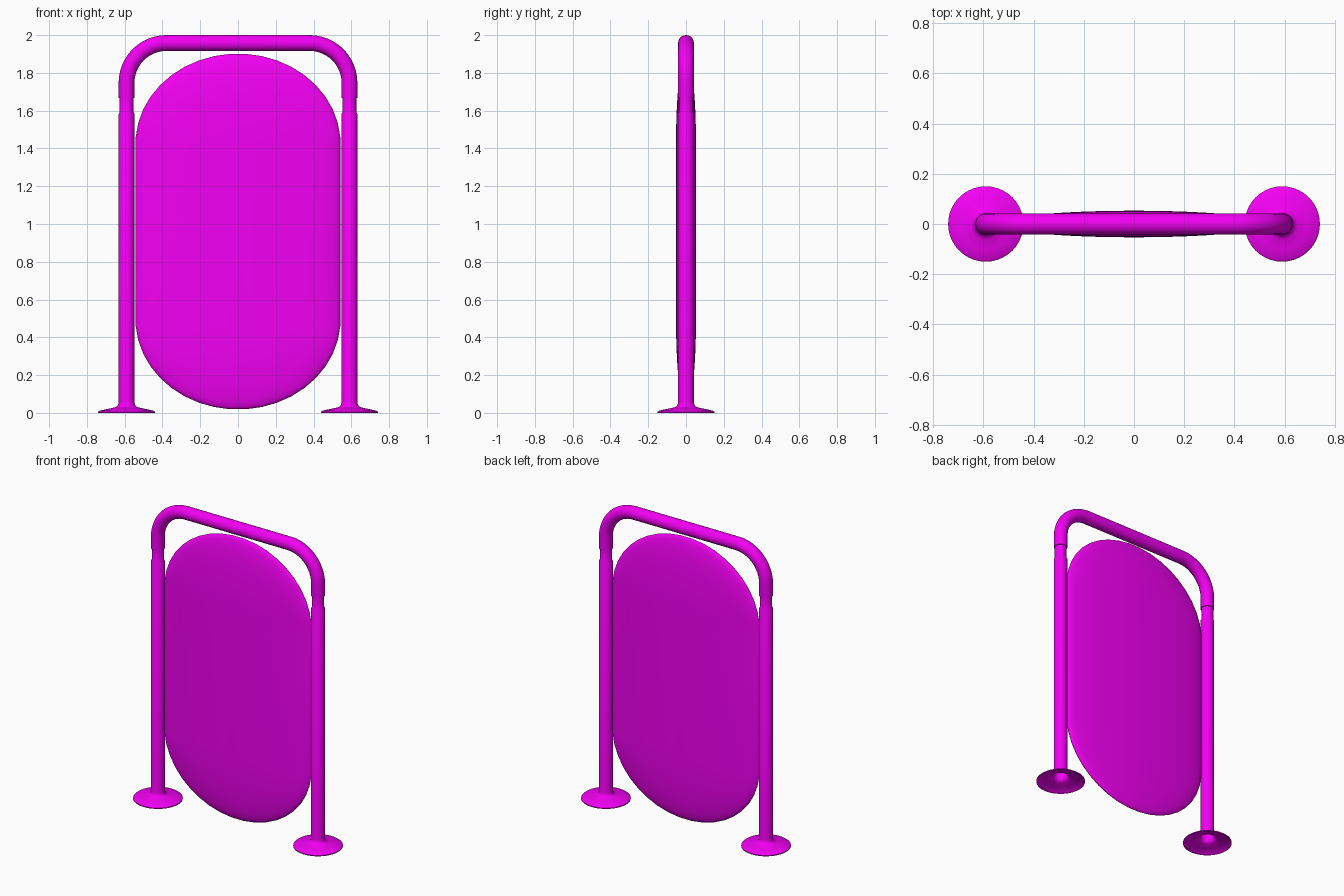
import bpy, bmesh, math
from mathutils import Matrix

if "Cube" in bpy.data.objects:
    bpy.data.objects.remove(bpy.data.objects["Cube"])

POST_X, TUBE_R, BEND_R, TOP_Z = 0.59, 0.042, 0.21, 1.958

paint = bpy.data.materials.new("magenta_paint")
paint.diffuse_color = (0.9, 0.0, 0.9, 1)
paint.use_nodes = True
paint.node_tree.nodes["Principled BSDF"].inputs["Base Color"].default_value = paint.diffuse_color


def finish(obj, angle=35):
    bpy.ops.object.select_all(action='DESELECT')
    obj.select_set(True)
    bpy.context.view_layer.objects.active = obj
    obj.data.materials.clear()
    obj.data.materials.append(paint)
    bpy.ops.object.shade_smooth_by_angle(angle=math.radians(angle))


def add_mesh(name, bm):
    me = bpy.data.meshes.new(name)
    bm.to_mesh(me)
    bm.free()
    obj = bpy.data.objects.new(name, me)
    bpy.context.collection.objects.link(obj)
    finish(obj)
    return obj


def lathe(name, profile, x, steps=40):
    # open surface of revolution, profile listed from bottom to top
    bm = bmesh.new()
    rings = []
    for r, z in profile:
        rings.append([bm.verts.new((x + r * math.cos(2 * math.pi * j / steps),
                                    r * math.sin(2 * math.pi * j / steps), z))
                      for j in range(steps)])
    for a, b in zip(rings, rings[1:]):
        for j in range(steps):
            k = (j + 1) % steps
            bm.faces.new((a[j], a[k], b[k], b[j]))
    return add_mesh(name, bm)


# Posts with hollow floor flanges and a narrower neck at the top
flange_and_post = [(0.15, 0.0), (0.15, 0.006), (0.142, 0.012), (0.10, 0.021),
                   (0.062, 0.029), (0.050, 0.035), (0.044, 0.046),
                   (TUBE_R, 0.06), (TUBE_R, 1.582), (0.037, 1.592), (0.037, 1.68)]
for side, x in (("left", -POST_X), ("right", POST_X)):
    lathe(side + "_post", flange_and_post, x)

# Bent top rail: a swept tube with two quarter bends
half = [(POST_X, 1.668)]
for i in range(13):
    a = math.radians(90 * i / 12)
    half.append((POST_X - BEND_R + BEND_R * math.cos(a),
                 TOP_Z - BEND_R + BEND_R * math.sin(a)))
path = half + [(-x, z) for x, z in reversed(half)]
curve = bpy.data.curves.new("top_rail", 'CURVE')
curve.dimensions = '3D'
curve.bevel_depth = TUBE_R
curve.bevel_resolution = 8
curve.use_fill_caps = True
spline = curve.splines.new('POLY')
spline.points.add(len(path) - 1)
for p, (x, z) in zip(spline.points, path):
    p.co = (x, 0, z, 1)
rail = bpy.data.objects.new("top_rail", curve)
bpy.context.collection.objects.link(rail)
bpy.ops.object.select_all(action='DESELECT')
rail.select_set(True)
bpy.context.view_layer.objects.active = rail
bpy.ops.object.convert(target='MESH')
finish(bpy.context.object)

# Panel: flattened sphere split at mid height and stretched into a rounded slab
SEG = 40
bm = bmesh.new()
bmesh.ops.create_uvsphere(bm, u_segments=SEG, v_segments=24, radius=1)
bmesh.ops.transform(bm, verts=bm.verts,
                    matrix=Matrix.Rotation(math.pi / 2, 4, 'X')
                    @ Matrix.Rotation(math.pi / SEG, 4, 'Z'))
for v in bm.verts:
    stretch = 0.0 if abs(v.co.z) < 1e-4 else math.copysign(0.465, v.co.z)
    v.co = (v.co.x * 0.543, v.co.y * 0.053, 0.96 + v.co.z * 0.477 + stretch)
bmesh.ops.recalc_face_normals(bm, faces=bm.faces)
panel = add_mesh("panel", bm)
finish(panel, 60)
